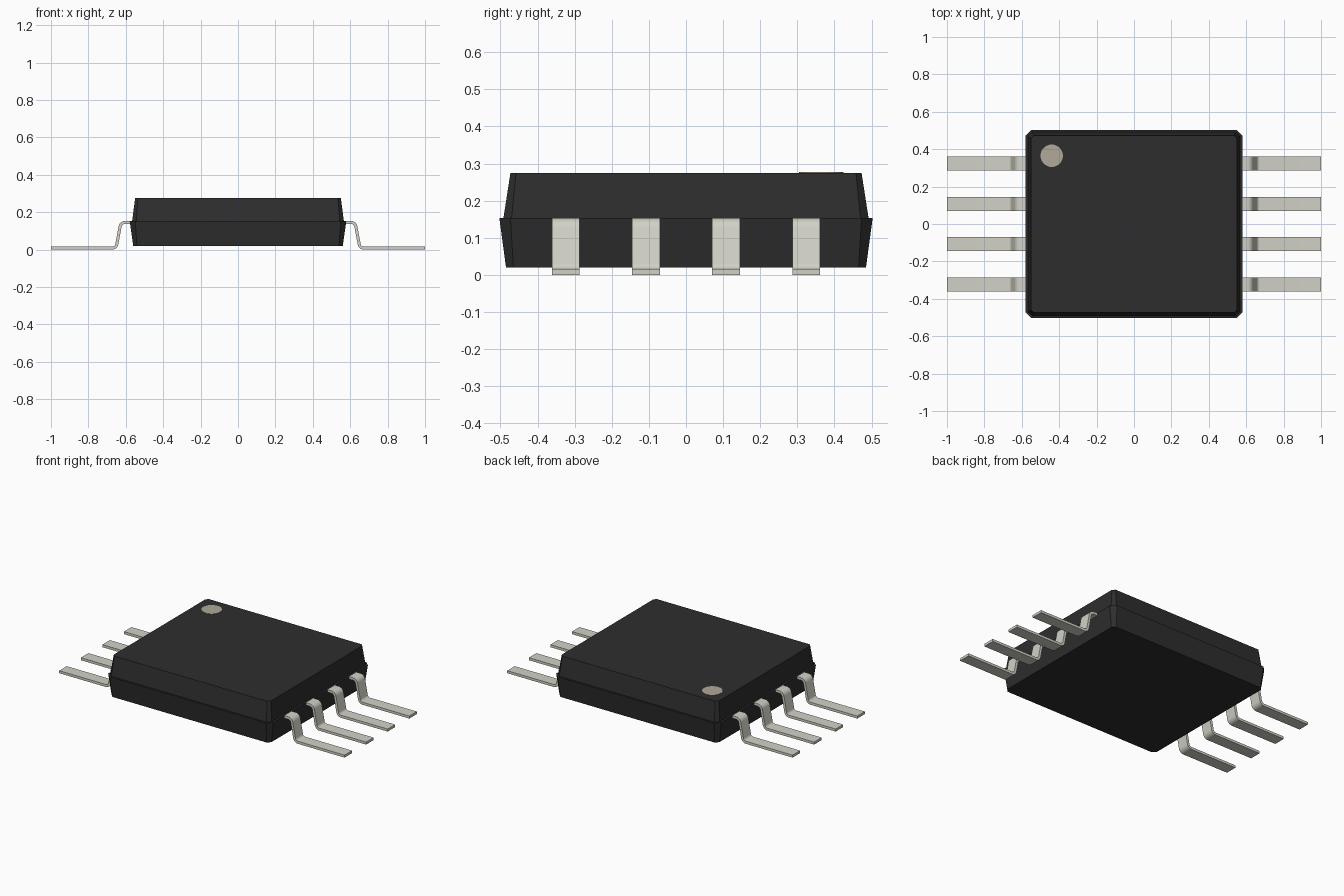
import bpy, bmesh, math
from mathutils import Vector

cube = bpy.data.objects.get("Cube")
if cube:
    bpy.data.objects.remove(cube, do_unlink=True)


def material(name, rgb):
    m = bpy.data.materials.new(name)
    m.use_nodes = True
    m.diffuse_color = (*rgb, 1)
    bsdf = m.node_tree.nodes["Principled BSDF"]
    bsdf.inputs["Base Color"].default_value = (*rgb, 1)
    bsdf.inputs["Roughness"].default_value = 0.6
    return m


BLACK = material("black plastic", (0.027, 0.027, 0.027))
METAL = material("lead metal", (0.645, 0.638, 0.572))
MARK = material("marker beige", (0.435, 0.398, 0.316))


def loft(name, rings, mat):
    """Closed solid through rings with equal point counts."""
    bm = bmesh.new()
    loops = [[bm.verts.new(p) for p in ring] for ring in rings]
    n = len(loops[0])
    for a, b in zip(loops, loops[1:]):
        for i in range(n):
            j = (i + 1) % n
            bm.faces.new((a[i], a[j], b[j], b[i]))
    bm.faces.new(loops[0][::-1])
    bm.faces.new(loops[-1])
    bmesh.ops.recalc_face_normals(bm, faces=bm.faces)
    mesh = bpy.data.meshes.new(name)
    bm.to_mesh(mesh)
    bm.free()
    mesh.materials.append(mat)
    ob = bpy.data.objects.new(name, mesh)
    bpy.context.collection.objects.link(ob)
    return ob


def chamfered(x, y, c, z):
    """Rectangle with cut corners, counter-clockwise."""
    return [(x, y - c, z), (x - c, y, z), (c - x, y, z), (-x, y - c, z),
            (-x, c - y, z), (c - x, -y, z), (x - c, -y, z), (x, c - y, z)]


# Package body: tapered lower half, small ledge, tapered upper half
loft("body", [chamfered(0.560, 0.485, 0.020, 0.020),
              chamfered(0.579, 0.503, 0.030, 0.153),
              chamfered(0.566, 0.492, 0.022, 0.153),
              chamfered(0.550, 0.473, 0.015, 0.275)], BLACK)

# Round pin-one marker on the top face
circle = [(0.06 * math.cos(a * math.tau / 32), 0.06 * math.sin(a * math.tau / 32))
          for a in range(32)]
loft("pin_one_marker", [[(x - 0.44, y + 0.365, z) for x, y in circle]
                        for z in (0.273, 0.2765)], MARK)


def rounded_path(points, radius, steps=6):
    """Polyline with its inner corners replaced by arcs."""
    pts = [Vector(p) for p in points]
    out = [pts[0]]
    for a, b, c in zip(pts, pts[1:], pts[2:]):
        u, v = (a - b).normalized(), (c - b).normalized()
        half = u.angle(v) / 2
        centre = b + (u + v).normalized() * radius / math.sin(half)
        start = b + u * radius / math.tan(half) - centre
        end = b + v * radius / math.tan(half) - centre
        sweep = start.angle_signed(end)
        for i in range(steps + 1):
            t = -sweep * i / steps
            out.append(centre + Vector((start.x * math.cos(t) - start.y * math.sin(t),
                                        start.x * math.sin(t) + start.y * math.cos(t))))
    return out + [pts[-1]]


# Gull-wing lead cross-section swept along x-z
THICK, WIDTH = 0.016, 0.075
path = rounded_path([(0.54, 0.145), (0.626, 0.145), (0.652, 0.008), (1.0, 0.008)], 0.025)
sections = []
for i, p in enumerate(path):
    d_in = (p - path[max(i - 1, 0)]).normalized()
    d_out = (path[min(i + 1, len(path) - 1)] - p).normalized()
    d = (d_in + d_out).normalized()
    n = Vector((-d.y, d.x)) * THICK / 2
    sections.append([((p + n * s).x, w * WIDTH / 2, (p + n * s).y)
                     for s, w in ((1, -1), (1, 1), (-1, 1), (-1, -1))])

lead = loft("lead_left_1", sections, METAL)
bpy.ops.object.select_all(action='DESELECT')
lead.select_set(True)
bpy.context.view_layer.objects.active = lead
bpy.ops.object.shade_smooth_by_angle(angle=math.radians(35))

# Four leads on each side, sharing one mesh
for side, turn in (("left", 0), ("right", math.pi)):
    for k in range(4):
        if side == "left" and k == 0:
            ob = lead
        else:
            ob = lead.copy()
            ob.name = f"lead_{side}_{k + 1}"
            bpy.context.collection.objects.link(ob)
        ob.location.y = (k - 1.5) * 0.216
        ob.rotation_euler.z = turn
